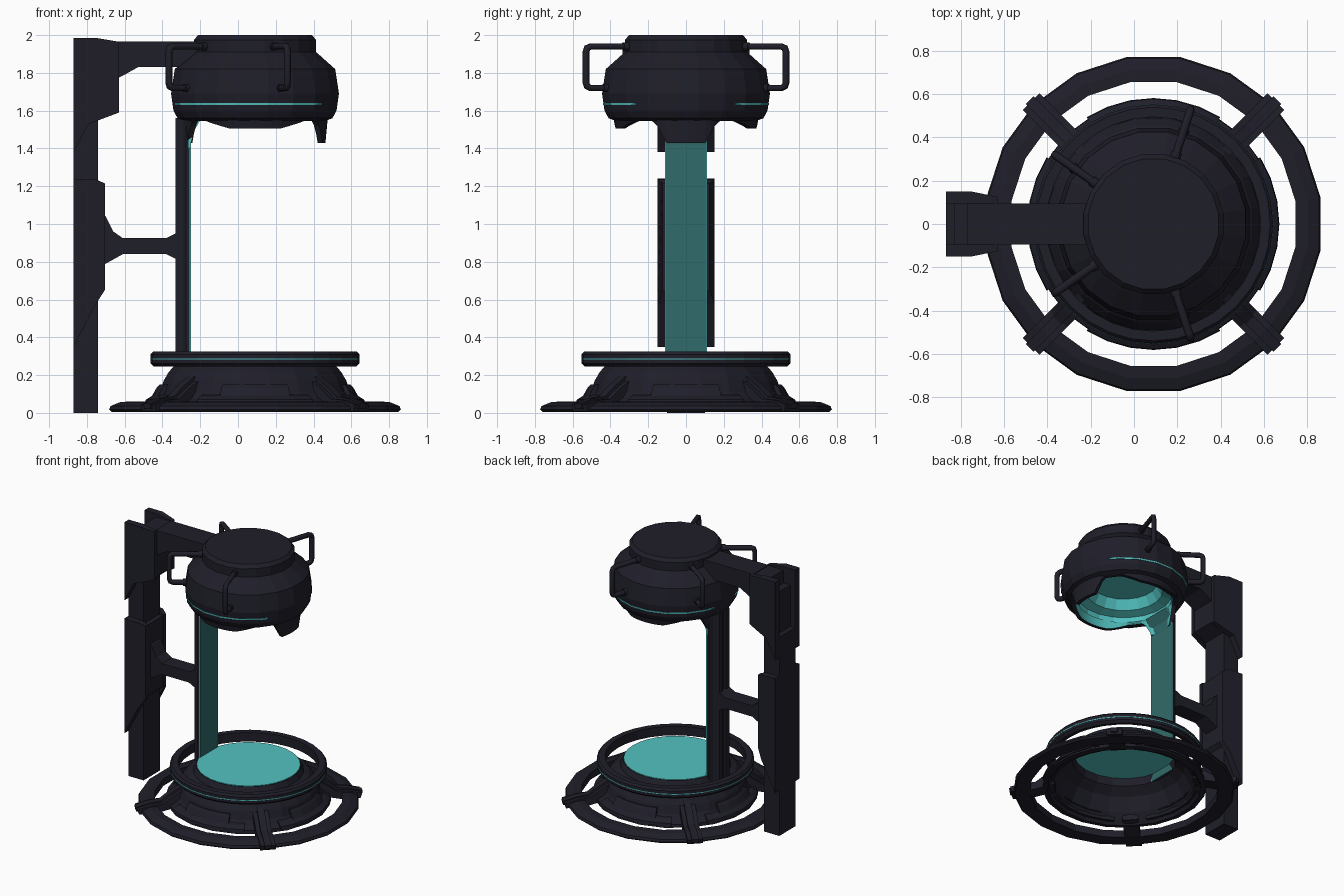
import bpy, bmesh, math
from mathutils import Matrix

if "Cube" in bpy.data.objects:
    bpy.data.objects.remove(bpy.data.objects["Cube"])

CX = 0.09  # axis of the round parts


def material(name, rgb):
    m = bpy.data.materials.new(name)
    m.diffuse_color = (*rgb, 1)
    m.use_nodes = True
    m.node_tree.nodes["Principled BSDF"].inputs["Base Color"].default_value = m.diffuse_color
    return m


DARK = material("dark_metal", (0.0138, 0.0132, 0.0225))
TEAL = material("bright_teal_glow", (0.085, 0.54, 0.53))
DEEP = material("deep_teal_glow", (0.030, 0.145, 0.143))


def finish(bm, name, mats):
    bmesh.ops.remove_doubles(bm, verts=bm.verts, dist=1e-5)
    bmesh.ops.recalc_face_normals(bm, faces=bm.faces)
    me = bpy.data.meshes.new(name)
    bm.to_mesh(me)
    bm.free()
    for m in mats:
        me.materials.append(m)
    ob = bpy.data.objects.new(name, me)
    bpy.context.collection.objects.link(ob)
    return ob


def revolve(name, prof, n, mat=DARK, a0=0, a1=360, closed=False):
    """Turn an (r, z) profile about the axis; partial arcs get end caps."""
    bm = bmesh.new()
    full = a1 - a0 >= 360
    rows = []
    for i in range(n if full else n + 1):
        a = math.radians(a0 + (a1 - a0) * i / n)
        rows.append([bm.verts.new((CX + r * math.cos(a), r * math.sin(a), z)) for r, z in prof])
    k = len(prof)
    for i in range(n):
        p, q = rows[i], rows[(i + 1) % len(rows)]
        for j in range(k if closed else k - 1):
            bm.faces.new((p[j], p[(j + 1) % k], q[(j + 1) % k], q[j]))
    if closed and not full:
        bm.faces.new(rows[0])
        bm.faces.new(rows[-1])
    bmesh.ops.remove_doubles(bm, verts=bm.verts, dist=1e-5)
    bmesh.ops.dissolve_degenerate(bm, edges=bm.edges, dist=1e-6)
    return finish(bm, name, [mat])


def prism(name, pts, y0, y1, mat=DARK, matrix=None):
    """Extrude an (x, z) outline along y."""
    bm = bmesh.new()
    a = [bm.verts.new((x, y0, z)) for x, z in pts]
    b = [bm.verts.new((x, y1, z)) for x, z in pts]
    bm.faces.new(a)
    bm.faces.new(b[::-1])
    for i in range(len(a)):
        j = (i + 1) % len(a)
        bm.faces.new((a[i], a[j], b[j], b[i]))
    if matrix:
        bm.transform(matrix)
    return finish(bm, name, [mat])


def box(name, x0, x1, y0, y1, z0, z1, mat=DARK):
    return prism(name, [(x0, z0), (x1, z0), (x1, z1), (x0, z1)], y0, y1, mat)


def tube(name, pts, radius):
    cu = bpy.data.curves.new(name, 'CURVE')
    cu.dimensions = '3D'
    cu.bevel_depth = radius
    cu.bevel_resolution = 1
    cu.use_fill_caps = True
    sp = cu.splines.new('POLY')
    sp.points.add(len(pts) - 1)
    for p, c in zip(sp.points, pts):
        p.co = (*c, 1)
    cu.materials.append(DARK)
    ob = bpy.data.objects.new(name, cu)
    bpy.context.collection.objects.link(ob)


# Base: floor ring, hollow pedestal with a neck up to the disc, and floating upper ring
revolve("floor_ring", [(0.665, 0.006), (0.77, 0.006), (0.782, 0.018), (0.775, 0.036), (0.72, 0.058), (0.665, 0.06)],
        20, a0=9, a1=369, closed=True)
revolve("pedestal", [(0.54, 0.03), (0.578, 0.035), (0.575, 0.06), (0.535, 0.08), (0.51, 0.11), (0.49, 0.17),
                     (0.46, 0.22), (0.43, 0.25), (0.39, 0.265), (0.37, 0.306), (0.355, 0.306), (0.365, 0.25),
                     (0.43, 0.20), (0.48, 0.10)],
        20, a0=9, a1=369, closed=True)
revolve("upper_ring", [(0.495, 0.255), (0.535, 0.245), (0.553, 0.262), (0.553, 0.31), (0.54, 0.325), (0.495, 0.325)],
        32, closed=True)
revolve("upper_ring_light", [(0.55, 0.282), (0.5545, 0.282), (0.5545, 0.288), (0.55, 0.288)], 32, TEAL, closed=True)
revolve("platform_disc", [(0, 0.307), (0.365, 0.307), (0.365, 0.311), (0, 0.311)], 32, TEAL)

# Raised panels on the pedestal and diagonal spokes
for i in range(4):
    mid = i * 90
    revolve(f"pedestal_panel_{i}", [(0.50, 0.05), (0.582, 0.05), (0.578, 0.07), (0.545, 0.09), (0.50, 0.10)],
            6, a0=mid - 32, a1=mid + 32, closed=True)
    revolve(f"pedestal_panel_top_{i}", [(0.48, 0.09), (0.545, 0.09), (0.52, 0.135), (0.505, 0.15), (0.48, 0.15)],
            4, a0=mid - 20, a1=mid + 20, closed=True)
    turn = Matrix.Translation((CX, 0, 0)) @ Matrix.Rotation(math.radians(mid + 45), 4, 'Z')
    prism(f"spoke_{i}", [(0.49, 0.05), (0.66, 0.01), (0.79, 0.008), (0.80, 0.045), (0.71, 0.068), (0.62, 0.075),
                         (0.56, 0.12), (0.48, 0.17)], -0.055, 0.055, matrix=turn)
    prism(f"spoke_ridge_{i}", [(0.49, 0.06), (0.66, 0.03), (0.805, 0.02), (0.81, 0.05), (0.71, 0.078), (0.63, 0.088),
                               (0.57, 0.135), (0.475, 0.195)], -0.025, 0.025, matrix=turn)

# Slim column, narrower at the back, with a glowing inner face and bright edges
upright = Matrix.Rotation(math.radians(90), 4, 'X')
prism("column", [(-0.258, -0.11), (-0.275, -0.11), (-0.29, -0.085), (-0.33, -0.06), (-0.33, -0.02), (-0.315, -0.015),
                 (-0.315, 0.015), (-0.33, 0.02), (-0.33, 0.06), (-0.29, 0.085), (-0.275, 0.11), (-0.258, 0.11)],
      0.25, 1.56, matrix=upright)
box("column_light", -0.258, -0.25, -0.107, 0.107, 0.25, 1.44, DEEP)
curve = [(-0.262, 1.40), (-0.25, 1.42), (-0.24, 1.48), (-0.20, 1.55), (-0.262, 1.55)]
prism("column_light_curve", curve, -0.107, 0.107, DEEP)
for s in (-1, 1):
    y = sorted((s * 0.107, s * 0.111))
    box("column_light_edge", -0.258, -0.25, *y, 0.25, 1.44, TEAL)
    prism("column_curve_edge", curve, *y, TEAL)

# Rear post with side armour plates
box("post_core", -0.87, -0.74, -0.10, 0.10, 0, 1.54)
box("post_upper_core", -0.83, -0.74, -0.10, 0.10, 1.5, 1.86)
upper = [(-0.87, 1.38), (-0.79, 1.53), (-0.63, 1.59), (-0.63, 1.965), (-0.75, 1.985), (-0.87, 1.985)]
lower = [(-0.87, 0.35), (-0.75, 0.58), (-0.705, 0.65), (-0.705, 1.215), (-0.75, 1.235), (-0.87, 1.24)]
for s in (-1, 1):
    for name, outline in (("upper_armour", upper), ("lower_armour", lower)):
        ob = prism(name, outline, *sorted((s * 0.095, s * 0.15)))
        for v in ob.data.vertices:  # taper towards the front edge
            if v.co.x > -0.72 and abs(v.co.y) > 0.12:
                v.co.y = s * 0.125
prism("upper_armour_front", [(-0.77, 1.54), (-0.635, 1.60), (-0.635, 1.96), (-0.77, 1.96)], -0.10, 0.10)
prism("lower_armour_front", [(-0.78, 0.60), (-0.71, 0.66), (-0.71, 1.21), (-0.78, 1.22)], -0.10, 0.10)

# Arms from the post to the head and column
prism("top_arm", [(-0.64, 1.77), (-0.61, 1.785), (-0.53, 1.83), (-0.25, 1.83), (-0.15, 1.965), (-0.64, 1.965)],
      -0.095, 0.095)
prism("middle_arm", [(-0.72, 0.78), (-0.70, 0.79), (-0.61, 0.84), (-0.38, 0.84), (-0.32, 0.81), (-0.32, 0.955),
                     (-0.38, 0.925), (-0.61, 0.925), (-0.66, 0.96), (-0.70, 1.04), (-0.72, 1.06)], -0.06, 0.06)

# Head: faceted drum with a light stripe on each side
revolve("head_drum", [(0, 2.0), (0.305, 2.0), (0.327, 1.975), (0.327, 1.91), (0.345, 1.895), (0.43, 1.82),
                      (0.45, 1.69), (0.437, 1.60), (0.415, 1.56), (0.375, 1.545), (0.345, 1.545)], 20, a0=9, a1=369)
revolve("head_inner_bowl", [(0.345, 1.545), (0.335, 1.60), (0.27, 1.62), (0.23, 1.69), (0, 1.69)], 20, TEAL,
        a0=9, a1=369)
for s in (-1, 1):
    for lo, hi, n in ((37, 45, 1), (45, 153, 6), (153, 163, 1)):
        a = sorted((s * lo, s * hi))
        revolve("head_stripe", [(0.436, 1.631), (0.445, 1.631), (0.446, 1.641), (0.436, 1.641)], n, TEAL,
                a0=a[0], a1=a[1], closed=True)


# Scalloped skirt: long tabs at +x and -x, short wide tabs at the sides
def skirt_bottom(deg):
    def tab(centre, half, fade, depth):
        d = abs((deg - centre + 180) % 360 - 180)
        t = min(1, max(0, (half + fade - d) / fade))
        return depth * t * t if depth > 0.06 else depth * t
    return 1.548 - max(tab(0, 17, 14, 0.118), tab(180, 17, 14, 0.118),
                       tab(90, 21, 25, 0.043), tab(270, 21, 25, 0.043))


bm = bmesh.new()
N = 90
rows = []
for i in range(N):
    deg = 360 * i / N
    a, zb = math.radians(deg), skirt_bottom(deg)
    rows.append([bm.verts.new((CX + r * math.cos(a), r * math.sin(a), z))
                 for r, z in ((0.385, 1.56), (0.373, zb), (0.345, zb), (0.33, 1.56))])
for i in range(N):
    p, q = rows[i], rows[(i + 1) % N]
    for j in range(3):
        f = bm.faces.new((p[j], p[j + 1], q[j + 1], q[j]))
        f.material_index = 1 if j == 2 else 0
finish(bm, "head_skirt", [DARK, TEAL])

# Four bent handles round the head
for deg in (72, -72, 145, -145):
    c, s = math.cos(math.radians(deg)), math.sin(math.radians(deg))
    path = [(0.30, 1.94), (0.53, 1.94), (0.55, 1.932), (0.557, 1.91), (0.557, 1.75), (0.55, 1.728), (0.53, 1.72),
            (0.42, 1.72)]
    tube("handle", [(CX + r * c, r * s, z) for r, z in path], 0.019)
    tube("handle_collar", [(CX + r * c, r * s, 1.94) for r in (0.31, 0.35)], 0.025)
    tube("handle_collar", [(CX + r * c, r * s, 1.72) for r in (0.42, 0.46)], 0.025)
